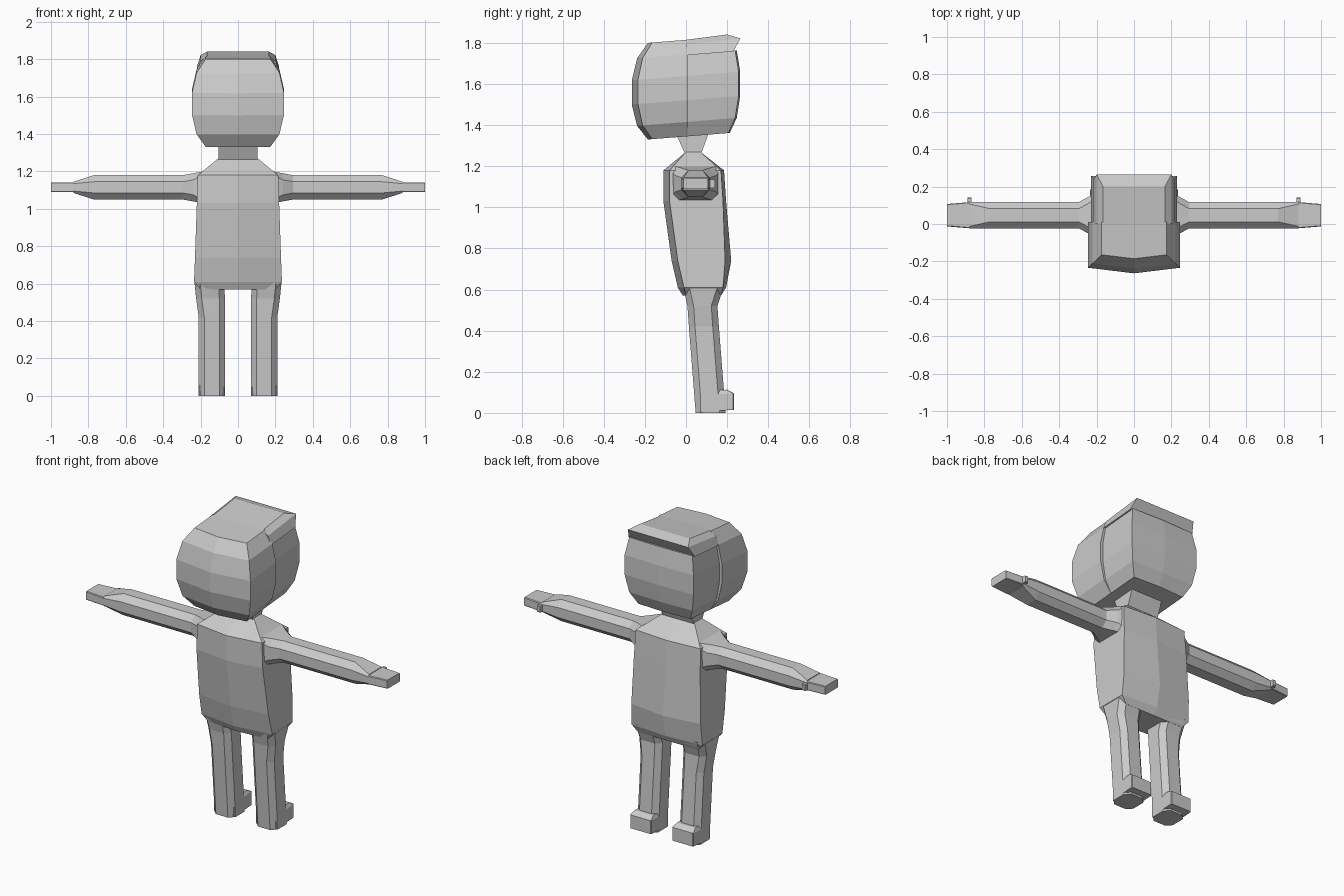
import bpy, bmesh

cube = bpy.data.objects.get("Cube")
if cube:
    bpy.data.objects.remove(cube, do_unlink=True)

grey = bpy.data.materials.new("plain grey")
grey.use_nodes = True
grey.diffuse_color = (.6, .6, .6, 1)
shader = grey.node_tree.nodes["Principled BSDF"]
shader.inputs["Base Color"].default_value = grey.diffuse_color


def loft(name, rings):
    """Skin a list of equal-sized point rings and cap both ends."""
    bm = bmesh.new()
    loops = [[bm.verts.new(point) for point in ring] for ring in rings]
    for lower, upper in zip(loops, loops[1:]):
        for i in range(len(lower)):
            bm.faces.new((lower[i - 1], lower[i], upper[i], upper[i - 1]))
    bm.faces.new(loops[0])
    bm.faces.new(loops[-1])
    bmesh.ops.recalc_face_normals(bm, faces=bm.faces)
    mesh = bpy.data.meshes.new(name)
    bm.to_mesh(mesh)
    bm.free()
    mesh.materials.append(grey)
    part = bpy.data.objects.new(name, mesh)
    bpy.context.collection.objects.link(part)


def pair(name, rings):
    """Build a left part and its mirrored right twin."""
    for side, sign in (("left", 1), ("right", -1)):
        loft(f"{side}_{name}", [[(sign * x, y, z) for x, y, z in ring] for ring in rings])


def ridged(height, width, front, back, front_ridge=0, back_ridge=0, tilt=0):
    """Level six-point ring whose front and back may rise to a central ridge."""
    outline = [(0, front - front_ridge), (width, front), (width, back),
               (0, back + back_ridge), (-width, back), (-width, front)]
    return [(x, y, height + tilt * y) for x, y in outline]


def chamfered(centre, half_width, half_height, cut):
    """Rectangle with its four corners cut off, as pairs of coordinates."""
    u, v = centre
    inner_u, inner_v = half_width - cut, half_height - cut
    corners = [(-inner_u, -half_height), (inner_u, -half_height),
               (half_width, -inner_v), (half_width, inner_v),
               (inner_u, half_height), (-inner_u, half_height),
               (-half_width, inner_v), (-half_width, -inner_v)]
    return [(u + du, v + dv) for du, dv in corners]


def upright(x, depth, height, cut, centre):
    """Chamfered ring across an arm."""
    return [(x, y, z) for y, z in chamfered(centre, depth, height, cut)]


def level(z, y, width, depth, cut, x, tilt=0):
    """Chamfered ring across a leg."""
    return [(px, py, z + tilt * py) for px, py in chamfered((x, y), width, depth, cut)]


# Torso with a ridged chest and sloping shoulders
RIDGE = .03
loft("torso", [
    ridged(.57, .2, 0, .17, RIDGE / 2),
    ridged(.61, .235, -.01, .18, RIDGE, RIDGE / 2),
    ridged(.74, .23, -.04, .19, RIDGE, RIDGE),
    ridged(1.03, .22, -.08, .18, RIDGE, RIDGE / 2),
    ridged(1.18, .215, -.08, .17, RIDGE, RIDGE / 2),
    ridged(1.27, .105, 0, .07),
])

# Neck flaring into the head
NECK_WIDTH = .105
loft("neck", [ridged(1.25, NECK_WIDTH, 0, .07), ridged(1.36, NECK_WIDTH, -.05, .11)])

# Head: both shells follow one bulging profile, full in the middle and pinched at the ends
HEAD_MIDDLE, HEAD_HALF, HEAD_WIDTH, HEAD_TILT = 1.58, .235, .247, .08
STEPS = (-1, -.7, -.25, .25, .7, 1)


def head_height(step):
    return HEAD_MIDDLE + HEAD_HALF * step


def fullness(step, pinch):
    return 1 - pinch * abs(step) ** 3


def hair_ring(step):
    size = fullness(step, .3)
    return ridged(head_height(step), HEAD_WIDTH * size, -.235 * size, .01,
                  front_ridge=RIDGE * size, tilt=HEAD_TILT)


def face_ring(step):
    size = fullness(step, .2)
    return ridged(head_height(step), .93 * HEAD_WIDTH * fullness(step, .25), 0, .257 * size,
                  back_ridge=RIDGE / 4, tilt=HEAD_TILT)


loft("back_hair", [hair_ring(step) for step in STEPS])
loft("face", [face_ring(step) for step in STEPS[:-1]])

# Fringe overhanging the face
loft("fringe", [
    ridged(1.74, .22, 0, .23, tilt=HEAD_TILT),
    ridged(1.79, .2, 0, .265, tilt=.12),
    ridged(head_height(1), .165, 0, .2, tilt=.13),
])

# Shoulders, arms and flat hands, all strung along the arm line
ARM = (.047, 1.115)
ARM_DEPTH, ARM_HEIGHT, ARM_CUT = .07, .065, .035
WRIST = .88
pair("shoulder", [
    upright(.19, .12, .085, .02, centre=ARM),
    upright(.24, .1, .075, ARM_CUT, centre=ARM),
    upright(.295, ARM_DEPTH, ARM_HEIGHT, ARM_CUT, centre=ARM),
])
pair("arm", [
    upright(.29, ARM_DEPTH, ARM_HEIGHT, ARM_CUT, centre=ARM),
    upright(.77, ARM_DEPTH, ARM_HEIGHT, ARM_CUT, centre=ARM),
    upright(WRIST, ARM_DEPTH, .03, .01, centre=ARM),
])
HAND_HEIGHT, SHARP = .026, .004
pair("hand", [
    upright(WRIST, ARM_DEPTH, HAND_HEIGHT, SHARP, centre=ARM),
    upright(1, .06, HAND_HEIGHT, SHARP, centre=ARM),
])
pair("thumb", [
    upright(WRIST + side * .01, HAND_HEIGHT, .02, SHARP, centre=(.115, ARM[1]))
    for side in (-1, 1)
])

# Legs leaving the hips and leaning back towards the soles
LEG_X, LEG_WIDTH, LEG_DEPTH, LEG_CUT = .14, .07, .073, .03
pair("leg", [
    level(.62, .085, .08, .1, LEG_CUT, x=.154),
    level(.52, .08, .077, LEG_DEPTH, LEG_CUT, x=.147),
    level(.42, .087, LEG_WIDTH, LEG_DEPTH, LEG_CUT, x=LEG_X),
    level(0, .12, LEG_WIDTH, LEG_DEPTH, LEG_CUT, x=LEG_X),
])

# Feet with sloping insteps
FOOT_Y, FOOT_DEPTH, FOOT_TILT = .15, .083, .065
pair("foot", [
    level(0, FOOT_Y, LEG_WIDTH, FOOT_DEPTH, SHARP, x=LEG_X, tilt=FOOT_TILT),
    level(.08, FOOT_Y, LEG_WIDTH, FOOT_DEPTH, SHARP, x=LEG_X, tilt=FOOT_TILT),
    level(.1, .14, .06, .06, SHARP, x=LEG_X, tilt=FOOT_TILT),
])
